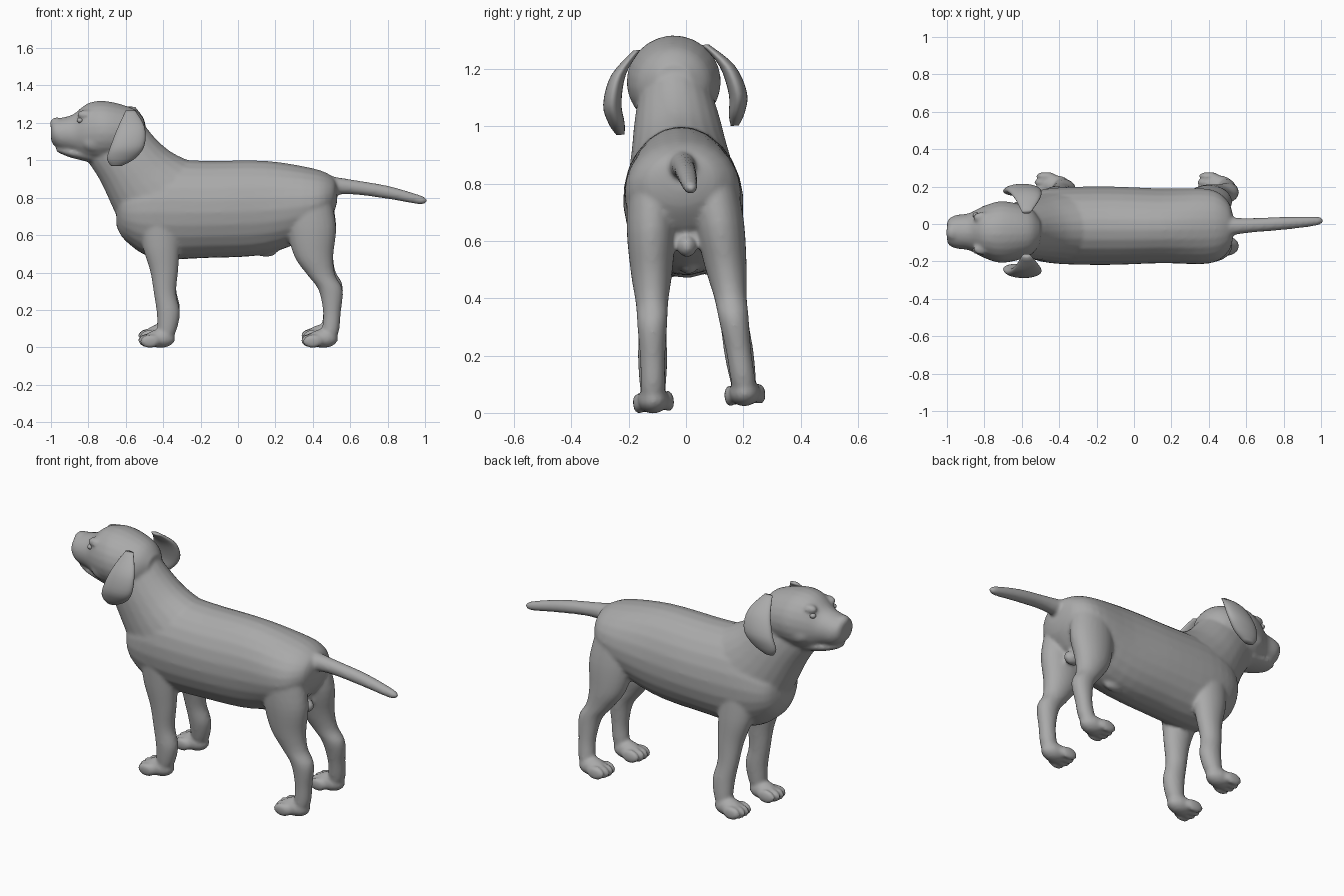
import bpy, bmesh
from math import sin, cos, pi
from mathutils import Matrix, Vector

default_cube = bpy.data.objects.get("Cube")
if default_cube:
    bpy.data.objects.remove(default_cube)

coat = bpy.data.materials.new("plain grey")
coat.use_nodes = True
coat.diffuse_color = (0.4, 0.4, 0.4, 1)
coat.node_tree.nodes["Principled BSDF"].inputs["Base Color"].default_value = coat.diffuse_color

SIDES = (1, -1)
LEAN = 0.08  # the whole animal leans a little sideways


def section(upper, lower, width, y=0):
    """Ellipse between two outline points given as (x, z); width is half its size along y."""
    a = Vector((upper[0], y, upper[1]))
    b = Vector((lower[0], y, lower[1]))
    return (a + b) / 2, (a - b) / 2, Vector((0, width, 0))


def upright(rows):
    """Sections across the body from rows of x, top, bottom, half width."""
    return [section((x, top), (x, bottom), width) for x, top, bottom, width in rows]


def limb(rows, side):
    """Level sections of a leg: thickness follows depth, and legs spread towards the feet."""
    return [section((front, z), (rear, z), 0.02 + (rear - front) / 4,
                    side * (0.165 - 0.07 * z)) for z, front, rear in rows]


def blend(a, b, c, d, t):
    """Catmull-Rom curve from b to c."""
    return b + t / 2 * (c - a + t * (2 * a - 5 * b + 4 * c - d + t * (3 * (b - c) + d - a)))


def refine(sections, steps=4):
    """Add smooth in-between sections."""
    padded = [sections[0], *sections, sections[-1]]
    result = []
    for group in zip(padded, padded[1:], padded[2:], padded[3:]):
        for i in range(steps):
            result.append([blend(*vectors, i / steps) for vectors in zip(*group)])
    result.append(sections[-1])
    return result


def loft(bm, sections, sides=24):
    """Skin a row of elliptical sections and close both ends."""
    angles = [2 * pi * k / sides for k in range(sides)]
    rings = [[bm.verts.new(mid + half * cos(a) + width * sin(a)) for a in angles]
             for mid, half, width in refine(sections)]
    for ring, following in zip(rings, rings[1:]):
        for k in range(sides):
            bm.faces.new((ring[k - 1], ring[k], following[k], following[k - 1]))
    bm.faces.new(rings[0])
    bm.faces.new(rings[-1])


def blob(bm, centre, radii):
    placement = Matrix.Translation(centre) @ Matrix.Diagonal((*radii, 1))
    bmesh.ops.create_uvsphere(bm, u_segments=20, v_segments=12, radius=1, matrix=placement)


def paw(bm, tip, side):
    """Pad with four toes pointing forwards; tip is the front end of the toes."""
    centre = 0.16 * side
    blob(bm, (tip + 0.12, centre, 0.06), (0.08, 0.055, 0.05))
    for k in range(4):
        spread = k - 1.5
        setback = 0.01 * abs(spread)
        blob(bm, (tip + 0.05 + setback, centre + 0.035 * spread, 0.05), (0.055, 0.02, 0.037))


def finish(bm, name):
    """Turn the mesh into a smooth, coloured, placed object."""
    bmesh.ops.recalc_face_normals(bm, faces=bm.faces[:])
    mesh = bpy.data.meshes.new(name)
    bm.to_mesh(mesh)
    bm.free()
    for polygon in mesh.polygons:
        polygon.use_smooth = True
    mesh.materials.append(coat)
    ob = bpy.data.objects.new(name, mesh)
    bpy.context.collection.objects.link(ob)
    ob.rotation_euler.x = LEAN
    ob.location.y = 0.05
    return ob


body = bmesh.new()

# Torso, from chest to rump
loft(body, upright([
    (-.65, .85, .65, .06), (-.6, .9, .57, .15), (-.45, 1, .48, .2), (-.15, 1, .48, .21),
    (.15, 1, .5, .2), (.4, .96, .6, .2), (.5, .92, .7, .14), (.53, .88, .78, .06)]))

# Neck, leaning forwards
loft(body, [
    section((-.26, 1), (-.6, .6), .19),
    section((-.36, 1.05), (-.67, .75), .17),
    section((-.45, 1.13), (-.74, .9), .15),
    section((-.54, 1.25), (-.82, 1.02), .12)])

# Skull and muzzle
loft(body, upright([
    (-.5, 1.22, 1.12, .06), (-.56, 1.28, 1.02, .13), (-.7, 1.32, 1, .165),
    (-.8, 1.31, 1, .14), (-.88, 1.25, 1.04, .1), (-.95, 1.23, 1.06, .09),
    (-.99, 1.22, 1.09, .07), (-1, 1.19, 1.12, .04)]))
blob(body, (-.97, 0, 1.2), (.036, .045, .034))

# Lower jaw
loft(body, upright([(-.78, 1.08, .99, .09), (-.9, 1.08, 1.02, .07), (-.97, 1.08, 1.05, .04)]))

# Tail, drifting slightly to one side
loft(body, [
    section((x, z + r), (x, z - r), r, (x - 0.4) / 20)
    for x, z, r in [(.42, .87, .06), (.6, .86, .04), (.8, .83, .035), (.97, .79, .025), (1.01, .785, .01)]])

# Underside details
blob(body, (.15, 0, .515), (.06, .03, .03))
blob(body, (.43, 0, .585), (.05, .035, .04))

for side in SIDES:
    # Front leg
    loft(body, limb([
        (.7, -.53, -.3), (.55, -.51, -.31), (.42, -.47, -.32), (.3, -.45, -.33),
        (.2, -.435, -.31), (.1, -.43, -.33), (.03, -.42, -.37)], side))
    paw(body, -.535, side)
    # Hind leg
    loft(body, limb([
        (.8, .25, .5), (.65, .26, .525), (.5, .3, .51), (.4, .37, .52),
        (.32, .43, .56), (.2, .455, .55), (.1, .45, .54), (.03, .46, .51)], side))
    paw(body, .335, side)
    # Brow and cheek
    blob(body, (-.815, .085 * side, 1.255), (.045, .03, .025))
    blob(body, (-.76, .095 * side, 1.11), (.08, .05, .06))

# Fuse the parts into one soft skin
skin = finish(body, "dog_body")
fuse = skin.modifiers.new("fuse", "REMESH")
fuse.mode = "VOXEL"
fuse.voxel_size = 0.0095
fuse.use_smooth_shade = True
soften = skin.modifiers.new("soften", "SMOOTH")
soften.factor = 0.5
soften.iterations = 7

ears = bmesh.new()
eyes = bmesh.new()
for side in SIDES:
    # Hanging ear flap, thickest where it is widest
    loft(ears, [
        section((front, z), (rear, z), 0.005 + 0.15 * (rear - front), y * side)
        for z, front, rear, y in [
            (1.28, -.6, -.55, .12), (1.2, -.64, -.5, .19), (1.1, -.68, -.5, .22),
            (1.03, -.7, -.55, .21), (.99, -.68, -.62, .2)]])
    # Eye
    blob(eyes, (-.845, .094 * side, 1.225), (.017, .017, .014))
finish(ears, "ears")
finish(eyes, "eyes")
